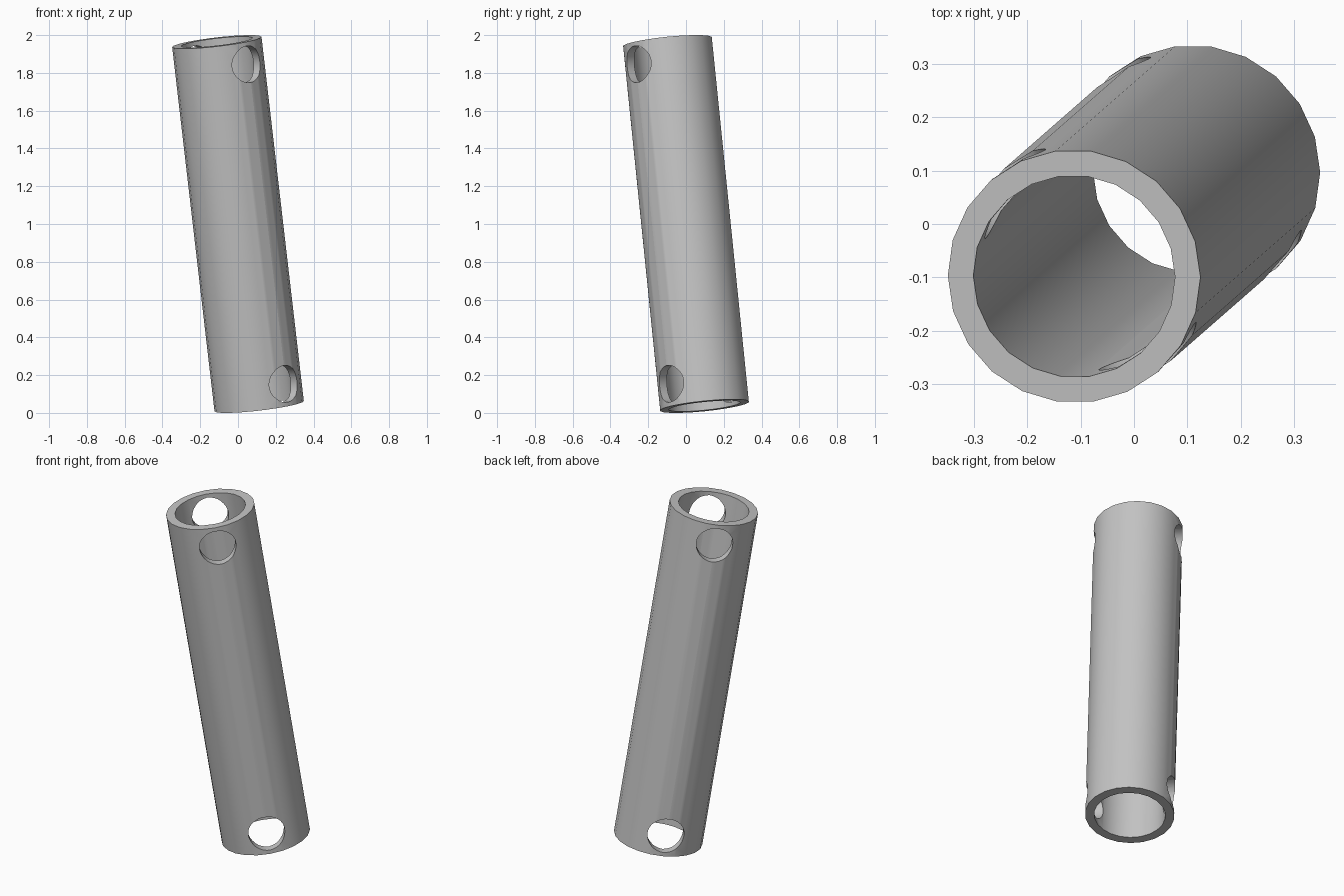
import bpy
import bmesh
import math
from mathutils import Matrix, Vector

if "Cube" in bpy.data.objects:
    bpy.data.objects.remove(bpy.data.objects["Cube"], do_unlink=True)

SIDES = 22
OUTER, INNER = 0.238, 0.19
HOLE_R = 0.098
HOLE_OFFSET = 0.856
BOTTOM = Vector((0.112, 0.098, 0.036))
TOP = Vector((-0.112, -0.098, 1.964))
axis = TOP - BOTTOM
half = axis.length / 2

# Plain grey metal
grey = bpy.data.materials.new("plain grey")
grey.use_nodes = True
colour = (0.55, 0.55, 0.55, 1)
grey.diffuse_color = colour
grey.node_tree.nodes["Principled BSDF"].inputs["Base Color"].default_value = colour

# Tube: a rectangular wall section spun round the z axis
bm = bmesh.new()
section = [(INNER, -half), (OUTER, -half), (OUTER, half), (INNER, half)]
verts = [bm.verts.new((r, 0, z)) for r, z in section]
edges = [bm.edges.new((verts[i], verts[(i + 1) % 4])) for i in range(4)]
bmesh.ops.spin(bm, geom=verts + edges, cent=(0, 0, 0), axis=(0, 0, 1),
               angle=math.tau, steps=SIDES)
bmesh.ops.remove_doubles(bm, verts=bm.verts, dist=0.0001)
bmesh.ops.recalc_face_normals(bm, faces=bm.faces)
mesh = bpy.data.meshes.new("tube")
bm.to_mesh(mesh)
bm.free()
tube = bpy.data.objects.new("tube", mesh)
bpy.context.collection.objects.link(tube)
mesh.materials.append(grey)


def drill(z):
    """Cut one round cross hole through both walls at height z."""
    turn = Matrix.Rotation(-3 * math.tau / SIDES, 4, "Z")
    bpy.ops.mesh.primitive_cylinder_add(vertices=32, radius=HOLE_R, depth=1)
    cutter = bpy.context.object
    cutter.name = "hole_cutter"
    cutter.hide_render = True
    cutter.data.transform(Matrix.Translation((0, 0, z)) @ turn
                          @ Matrix.Rotation(math.pi / 2, 4, "Y"))
    cutter.data.materials.append(grey)
    cut = tube.modifiers.new("cross_hole", "BOOLEAN")
    cut.operation = "DIFFERENCE"
    cut.solver = "EXACT"
    cut.object = cutter
    bpy.context.view_layer.objects.active = tube
    bpy.ops.object.modifier_apply(modifier=cut.name)
    bpy.data.objects.remove(cutter, do_unlink=True)


# Cross holes near both ends
for end in (-1, 1):
    drill(end * HOLE_OFFSET)

# Smooth walls with crisp rims
bpy.ops.object.select_all(action="DESELECT")
tube.select_set(True)
bpy.context.view_layer.objects.active = tube
bpy.ops.object.shade_smooth_by_angle(angle=math.radians(30))

# Lean the tube along its axis
lean = Vector((0, 0, 1)).rotation_difference(axis)
tube.rotation_mode = "QUATERNION"
tube.rotation_quaternion = lean
tube.location = (TOP + BOTTOM) / 2
